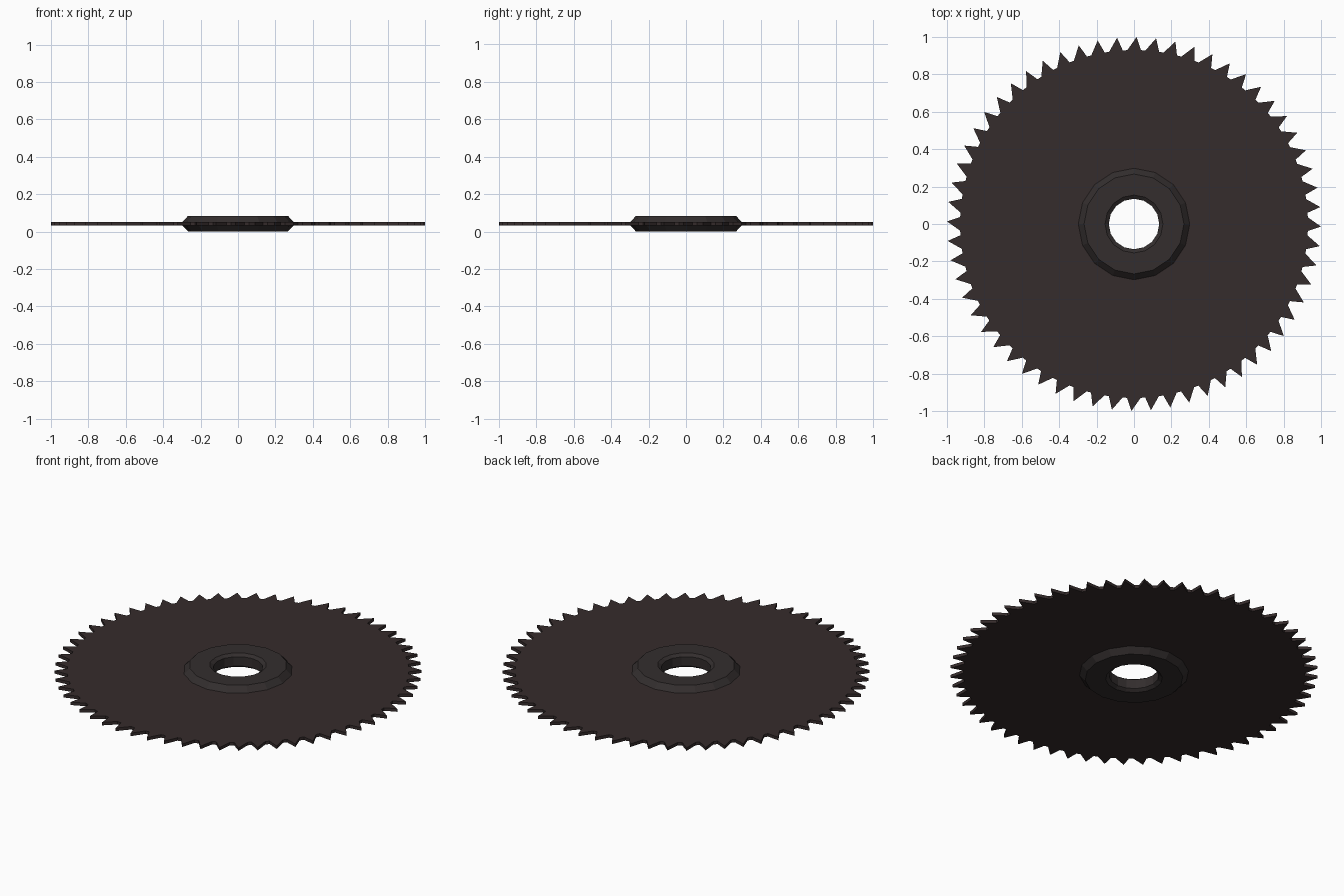
import bpy, bmesh, math

if "Cube" in bpy.data.objects:
    bpy.data.objects.remove(bpy.data.objects["Cube"])

def material(name, rgb):
    m = bpy.data.materials.new(name)
    m.diffuse_color = (*rgb, 1)
    m.use_nodes = True
    m.node_tree.nodes["Principled BSDF"].inputs["Base Color"].default_value = m.diffuse_color
    return m

BLADE = material("dark brown steel", (0.036, 0.025, 0.025))
HUB = material("dark grey steel", (0.033, 0.027, 0.027))

def finish(bm, name, mat):
    bmesh.ops.recalc_face_normals(bm, faces=bm.faces)
    me = bpy.data.meshes.new(name)
    bm.to_mesh(me)
    bm.free()
    me.materials.append(mat)
    ob = bpy.data.objects.new(name, me)
    bpy.context.collection.objects.link(ob)
    return ob

def polar(r, a, z):
    return (r * math.cos(a), r * math.sin(a), z)

# Toothed blade: 60 slightly raked teeth, (degrees, radius) per tooth
TEETH, Z0, Z1, BORE = 60, 0.033, 0.051, 0.2
tooth = [(-2.3, 0.93), (-0.8, 1.0), (2.2, 0.93)]
rim = [(math.radians(i * 360 / TEETH + d), r) for i in range(TEETH) for d, r in tooth]
bm = bmesh.new()
rings = []
for z in (Z0, Z1):
    outer = [bm.verts.new(polar(r, a, z)) for a, r in rim]
    root = [bm.verts.new(polar(min(r, 0.9), a, z)) for a, r in rim]
    inner = [bm.verts.new(polar(BORE, a, z)) for a, r in rim]
    rings.append((outer, root, inner))
low, high = rings
loop = [low[2], low[1], low[0], high[0], high[1], high[2]]
n = len(rim)
for k in range(6):
    a, b = loop[k], loop[(k + 1) % 6]
    for i in range(n):
        j = (i + 1) % n
        bm.faces.new((a[i], a[j], b[j], b[i]))
finish(bm, "saw_blade", BLADE)

# Hub: chamfered ring turned with 16 sides
profile = [(0.298, 0.033), (0.298, 0.051), (0.267, 0.084), (0.155, 0.084),
           (0.135, 0.070), (0.135, 0.014), (0.155, 0.0), (0.267, 0.0)]
SIDES = 16
bm = bmesh.new()
cols = [[bm.verts.new(polar(r, 2 * math.pi * s / SIDES, z)) for r, z in profile]
        for s in range(SIDES)]
for s in range(SIDES):
    a, b = cols[s], cols[(s + 1) % SIDES]
    for k in range(len(profile)):
        m = (k + 1) % len(profile)
        bm.faces.new((a[k], b[k], b[m], a[m]))
finish(bm, "hub", HUB)
